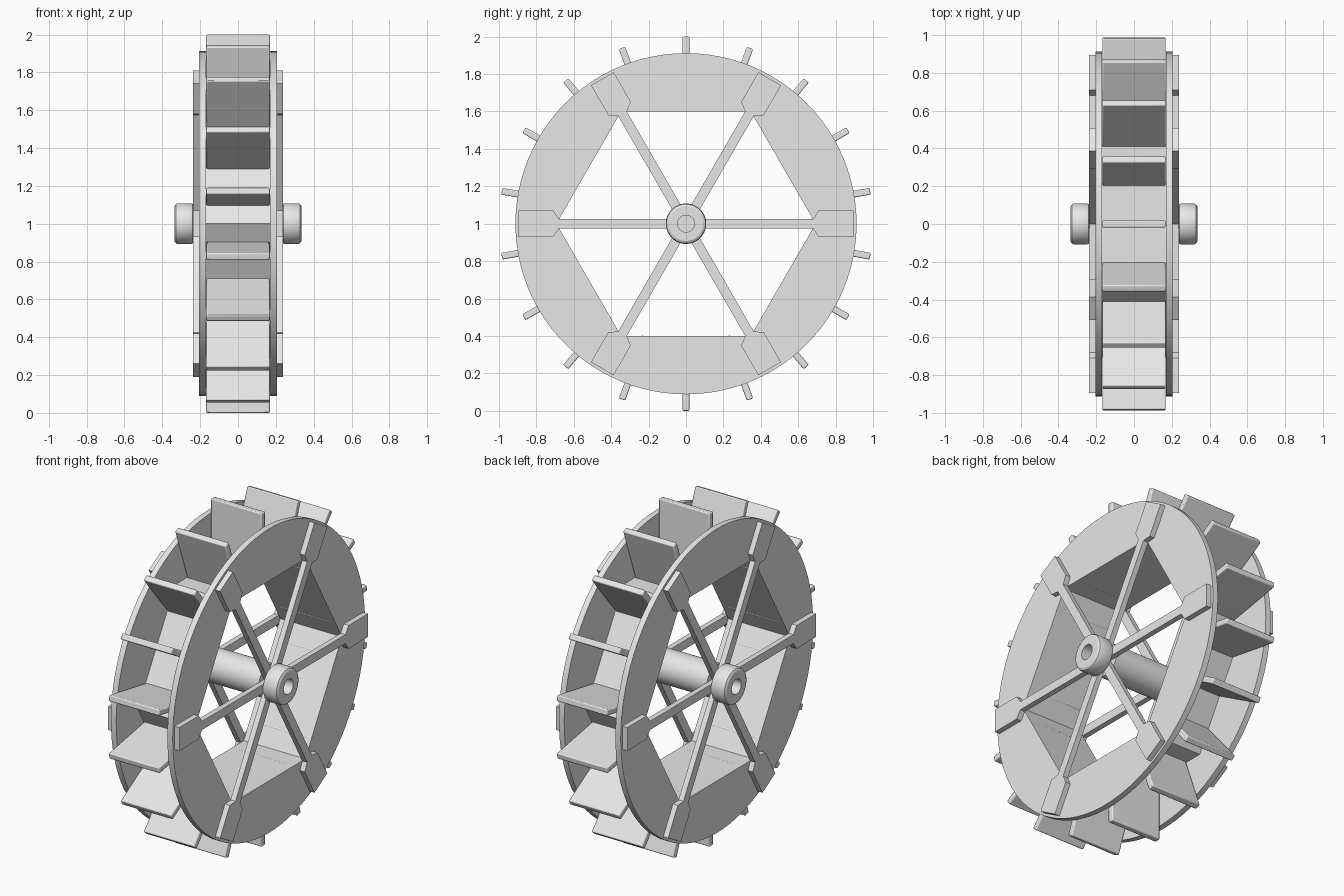
import bpy, bmesh, math
from math import sin, cos, radians, pi

if "Cube" in bpy.data.objects:
    bpy.data.objects.remove(bpy.data.objects["Cube"])

grey = bpy.data.materials.new("plain_grey")
grey.diffuse_color = (0.8, 0.8, 0.8, 1)
grey.use_nodes = True
grey.node_tree.nodes["Principled BSDF"].inputs["Base Color"].default_value = grey.diffuse_color
CZ = 1.0            # height of the axle
APOTHEM = 0.60      # hexagonal opening


def finish(bm, name, bevel=0, smooth=True):
    bmesh.ops.recalc_face_normals(bm, faces=bm.faces)
    me = bpy.data.meshes.new(name)
    bm.to_mesh(me)
    bm.free()
    ob = bpy.data.objects.new(name, me)
    bpy.context.collection.objects.link(ob)
    me.materials.append(grey)
    if bevel:
        m = ob.modifiers.new("soft_edges", 'BEVEL')
        m.width, m.segments, m.limit_method = bevel, 2, 'ANGLE'
    if smooth:
        bpy.ops.object.select_all(action='DESELECT')
        bpy.context.view_layer.objects.active = ob
        ob.select_set(True)
        bpy.ops.object.shade_smooth_by_angle(angle=radians(30))
    return ob


def prism(name, pts, x0, x1, bevel=0):
    """Extrude a (y, z) outline along x."""
    bm = bmesh.new()
    a = [bm.verts.new((x0, y, z + CZ)) for y, z in pts]
    b = [bm.verts.new((x1, y, z + CZ)) for y, z in pts]
    bm.faces.new(a)
    bm.faces.new(b)
    for i in range(len(pts)):
        j = (i + 1) % len(pts)
        bm.faces.new((a[i], a[j], b[j], b[i]))
    return finish(bm, name, bevel)


def band(name, outer, inner, x0, x1):
    """Closed band between two radius functions of the angle."""
    n = 96
    bm = bmesh.new()
    rows = []
    for f, x in ((outer, x0), (outer, x1), (inner, x1), (inner, x0)):
        rows.append([bm.verts.new((x, f(2*pi*i/n)*cos(2*pi*i/n),
                                   CZ + f(2*pi*i/n)*sin(2*pi*i/n))) for i in range(n)])
    for k in range(4):
        p, q = rows[k], rows[(k + 1) % 4]
        for i in range(n):
            j = (i + 1) % n
            bm.faces.new((p[i], p[j], q[j], q[i]))
    return finish(bm, name)


def lathe(name, profile, n=48):
    """Spin an (x, radius) profile about the axle."""
    bm = bmesh.new()
    vs = [bm.verts.new((x, 0, CZ + r)) for x, r in profile]
    es = [bm.edges.new(e) for e in zip(vs, vs[1:])]
    bmesh.ops.spin(bm, geom=vs + es, cent=(0, 0, CZ), axis=(1, 0, 0),
                   angle=2*pi, steps=n, use_duplicate=False)
    bmesh.ops.remove_doubles(bm, verts=bm.verts, dist=1e-5)
    return finish(bm, name)


def hexagon(apothem):
    return lambda a: apothem / cos((a % (pi/3)) - pi/6)


def turned(pts, a):
    return [(r*cos(a) - t*sin(a), r*sin(a) + t*cos(a)) for r, t in pts]


# hexagonal drum between the side rings
band("drum", hexagon(APOTHEM + 0.012), hexagon(APOTHEM), -0.172, 0.172)

# paddles
for k in range(18):
    a = radians(10 + 20*k)
    r0 = hexagon(APOTHEM)(a) + 0.003
    prism("paddle", turned([(r0, -0.018), (1.0, -0.018), (1.0, 0.018), (r0, 0.018)], a),
          -0.168, 0.168, 0.006)

# spoke outline with a widened end pad
spoke = [(0.03, -0.026), (0.68, -0.026), (0.71, -0.07), (0.895, -0.07),
         (0.895, 0.07), (0.71, 0.07), (0.68, 0.026), (0.03, 0.026)]

# side rings, spokes and hubs on both sides
for side, s in (("right", 1), ("left", -1)):
    band(side + "_ring", lambda a: 0.912, hexagon(APOTHEM), s*0.17, s*0.205)
    for k in range(6):
        prism(side + "_spoke", turned(spoke, k*pi/3), s*0.204, s*0.237)
    lathe(side + "_hub", [(s*x, r) for x, r in (
        (0.236, 0), (0.236, 0.098), (0.240, 0.105), (0.248, 0.108), (0.318, 0.108),
        (0.328, 0.104), (0.335, 0.092), (0.335, 0.045), (0.245, 0.045), (0.245, 0))])

# axle
lathe("axle", [(-0.205, 0), (-0.205, 0.098), (0.205, 0.098), (0.205, 0)])
